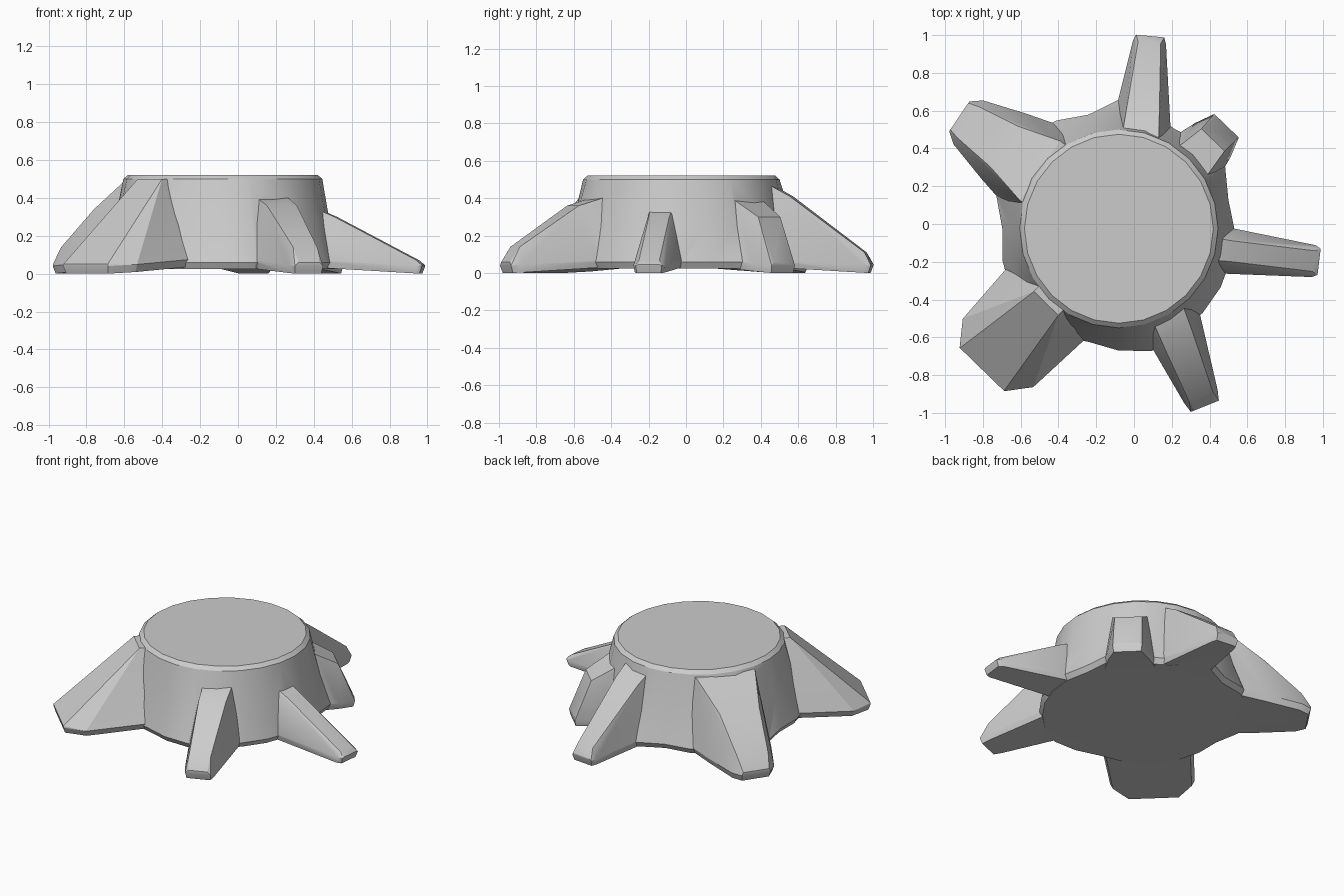
import bpy, bmesh
from math import radians, cos, sin
from mathutils import Vector

if "Cube" in bpy.data.objects:
    bpy.data.objects.remove(bpy.data.objects["Cube"])


def make_object(name, bm):
    bmesh.ops.recalc_face_normals(bm, faces=bm.faces)
    me = bpy.data.meshes.new(name)
    bm.to_mesh(me)
    bm.free()
    ob = bpy.data.objects.new(name, me)
    bpy.context.collection.objects.link(ob)
    return ob


# Trunk: stacked rings, flaring to an uneven base (angle, radius)
CX, CY, SIDES, TOP_R = -0.08, -0.025, 24, 0.525
BASE = [(3, .61), (15, .60), (30, .65), (45, .64), (62, .60), (80, .65), (92, .69),
        (108, .61), (122, .67), (143, .70), (164, .675), (182, .61), (200, .65),
        (228, .68), (253, .617), (285, .67), (312, .63), (340, .617), (363, .61)]


def base_radius(deg):
    if deg < 3:
        deg += 360
    for (a, ra), (b, rb) in zip(BASE, BASE[1:]):
        if a <= deg <= b:
            return ra + (rb - ra) * (deg - a) / (b - a)


def trunk():
    bm = bmesh.new()
    rings = []
    # (height, blend from top radius to base radius, inset)
    for z, k, inset in [(.025, 1, .02), (.06, 1, 0), (.25, .5, 0), (.50, 0, 0), (.522, 0, .025)]:
        ring = []
        for i in range(SIDES):
            a = 360 * i / SIDES
            r = TOP_R + k * (base_radius(a) - TOP_R) - inset
            ring.append(bm.verts.new((CX + r * cos(radians(a)), CY + r * sin(radians(a)), z)))
        rings.append(ring)
    for lo, hi in zip(rings, rings[1:]):
        for i in range(SIDES):
            j = (i + 1) % SIDES
            bm.faces.new((lo[i], lo[j], hi[j], hi[i]))
    bm.faces.new(rings[0][::-1])
    bm.faces.new(rings[-1])
    return make_object("stump", bm)


# Root: convex hull of cross-sections (t, top half-width, top height, base half-width);
# the underside slopes from the trunk's underside down to the ground at the tip
def root(name, start, end, sections):
    bm = bmesh.new()
    p0, p1 = Vector(start), Vector(end)
    d = p1 - p0
    side = Vector((-d.y, d.x)).normalized()
    for t, wt, zt, wb in sections:
        floor = .034 * (1 - t)
        for w, z, tt in [(wt, zt, t), (wb, floor + .04, t), (wb * .93, floor, t * .975)]:
            for s in (-1, 1):
                p = p0 + d * tt + side * w * s
                bm.verts.new((p.x, p.y, z))
    res = bmesh.ops.convex_hull(bm, input=bm.verts[:])
    junk = {g for g in res["geom_interior"] + res["geom_unused"] if isinstance(g, bmesh.types.BMVert)}
    bmesh.ops.delete(bm, geom=list(junk), context='VERTS')
    bmesh.ops.dissolve_limit(bm, angle_limit=radians(1), verts=bm.verts[:], edges=bm.edges[:])
    return make_object(name, bm)


ROOTS = [
    ("back_root", (.03, .42), (.085, .995),
     [(0, .10, .49, .17), (.25, .09, .41, .14), (.94, .06, .11, .088), (1, .06, .05, .075)]),
    ("back_left_root", (-.45, .25), (-.925, .57),
     [(-.25, .19, .49, .25), (.1, .19, .485, .27), (.5, .13, .34, .21),
      (.9, .10, .14, .14), (1, .085, .06, .095)]),
    ("front_left_root", (-.465, -.42), (-.805, -.77),
     [(-.35, .09, .50, .24), (0, .09, .50, .28), (.75, .146, .162, .26), (1, .163, .05, .165)]),
    ("front_right_root", (.17, -.45), (.375, -.965),
     [(0, .09, .41, .17), (.3, .085, .36, .13), (.9, .068, .14, .095), (1, .06, .06, .08)]),
    ("right_root", (.40, -.13), (.98, -.20),
     [(0, .06, .35, .13), (.2, .055, .30, .105), (.95, .055, .07, .085), (1, .055, .045, .07)]),
    ("back_right_root", (.25, .27), (.49, .52),
     [(0, .12, .44, .19), (.7, .085, .30, .13), (1, .07, .06, .09)]),
]

# Fuse the roots into the trunk
stump = trunk()
parts = [root(*r) for r in ROOTS]
for p in parts:
    m = stump.modifiers.new(p.name, 'BOOLEAN')
    m.operation = 'UNION'
    m.solver = 'EXACT'
    m.object = p
deps = bpy.context.evaluated_depsgraph_get()
fused = bpy.data.meshes.new_from_object(stump.evaluated_get(deps))
stump.modifiers.clear()
stump.data = fused
for p in parts:
    bpy.data.objects.remove(p)

bpy.context.view_layer.objects.active = stump
stump.select_set(True)
bpy.ops.object.shade_smooth_by_angle(angle=radians(25))
